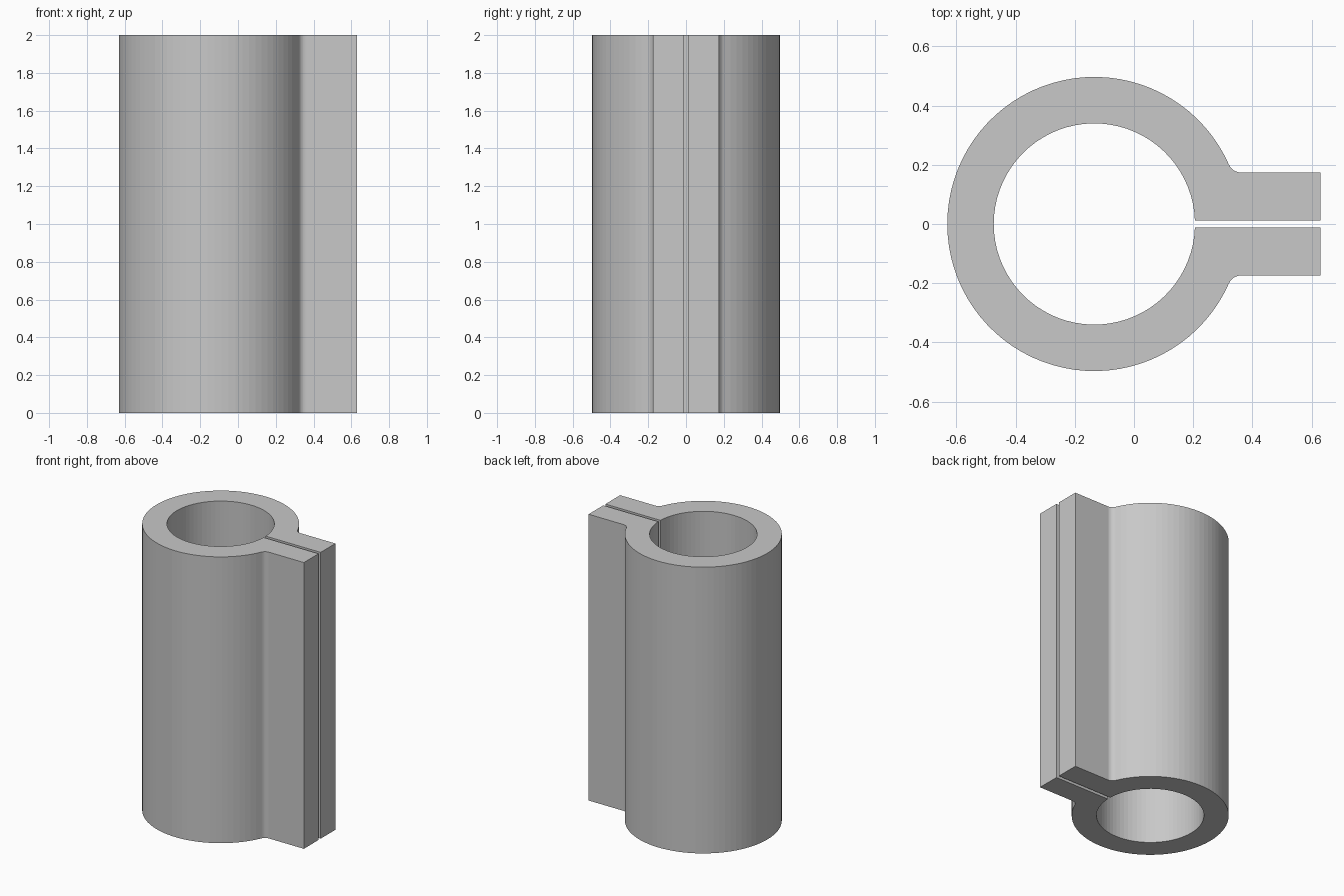
import bpy, bmesh, math

if "Cube" in bpy.data.objects:
    bpy.data.objects.remove(bpy.data.objects["Cube"])

HEIGHT = 2.0
CX = -0.134          # tube axis
R_OUT, R_IN = 0.497, 0.340
SLOT, LUG = 0.012, 0.174   # half widths of the slot and of the paired lugs
X_END = 0.631
FILLET = 0.045


def arc(cx, cy, r, a0, a1, n):
    """Points along an arc, both ends included."""
    return [(cx + r * math.cos(a0 + (a1 - a0) * i / n),
             cy + r * math.sin(a0 + (a1 - a0) * i / n)) for i in range(n + 1)]


# Fillet circle touching both the tube and the lug side
fy = LUG + FILLET
fx = math.sqrt((R_OUT + FILLET) ** 2 - fy ** 2)
touch = math.atan2(fy, fx)

# Back half of the outline: bore, slot wall, lug, fillet, outer wall
half = arc(CX, 0, R_IN, math.pi, math.asin(SLOT / R_IN), 36)
half += [(X_END, SLOT), (X_END, LUG)]
half += arc(CX + fx, fy, FILLET, 1.5 * math.pi, math.pi + touch, 6)
half += arc(CX, 0, R_OUT, touch, math.pi, 36)[1:]

# Extrude the half outline and mirror it; the seam on y = 0 stays open and is welded
bm = bmesh.new()
low = [bm.verts.new((x, y, 0)) for x, y in half]
top = [bm.verts.new((x, y, HEIGHT)) for x, y in half]
for i in range(len(half) - 1):
    bm.faces.new((low[i], low[i + 1], top[i + 1], top[i]))
bm.faces.new(top)
bm.faces.new(low[::-1])
copy = bmesh.ops.duplicate(bm, geom=bm.verts[:] + bm.edges[:] + bm.faces[:])["geom"]
for v in copy:
    if isinstance(v, bmesh.types.BMVert):
        v.co.y = -v.co.y
bmesh.ops.remove_doubles(bm, verts=bm.verts[:], dist=1e-5)

# Merge the two halves of each cap across the seam
seam = [e for e in bm.edges if all(abs(v.co.y) < 1e-5 for v in e.verts)
        and abs(e.verts[0].co.z - e.verts[1].co.z) < 1e-5]
bmesh.ops.recalc_face_normals(bm, faces=bm.faces[:])
bmesh.ops.dissolve_edges(bm, edges=seam, use_verts=False)
bmesh.ops.recalc_face_normals(bm, faces=bm.faces[:])

mesh = bpy.data.meshes.new("split_clamp_tube")
bm.to_mesh(mesh)
bm.free()
tube = bpy.data.objects.new("split_clamp_tube", mesh)
bpy.context.collection.objects.link(tube)

# Plain grey
grey = bpy.data.materials.new("plain_grey")
grey.diffuse_color = (0.58, 0.58, 0.58, 1)
grey.use_nodes = True
grey.node_tree.nodes["Principled BSDF"].inputs["Base Color"].default_value = grey.diffuse_color
mesh.materials.append(grey)
